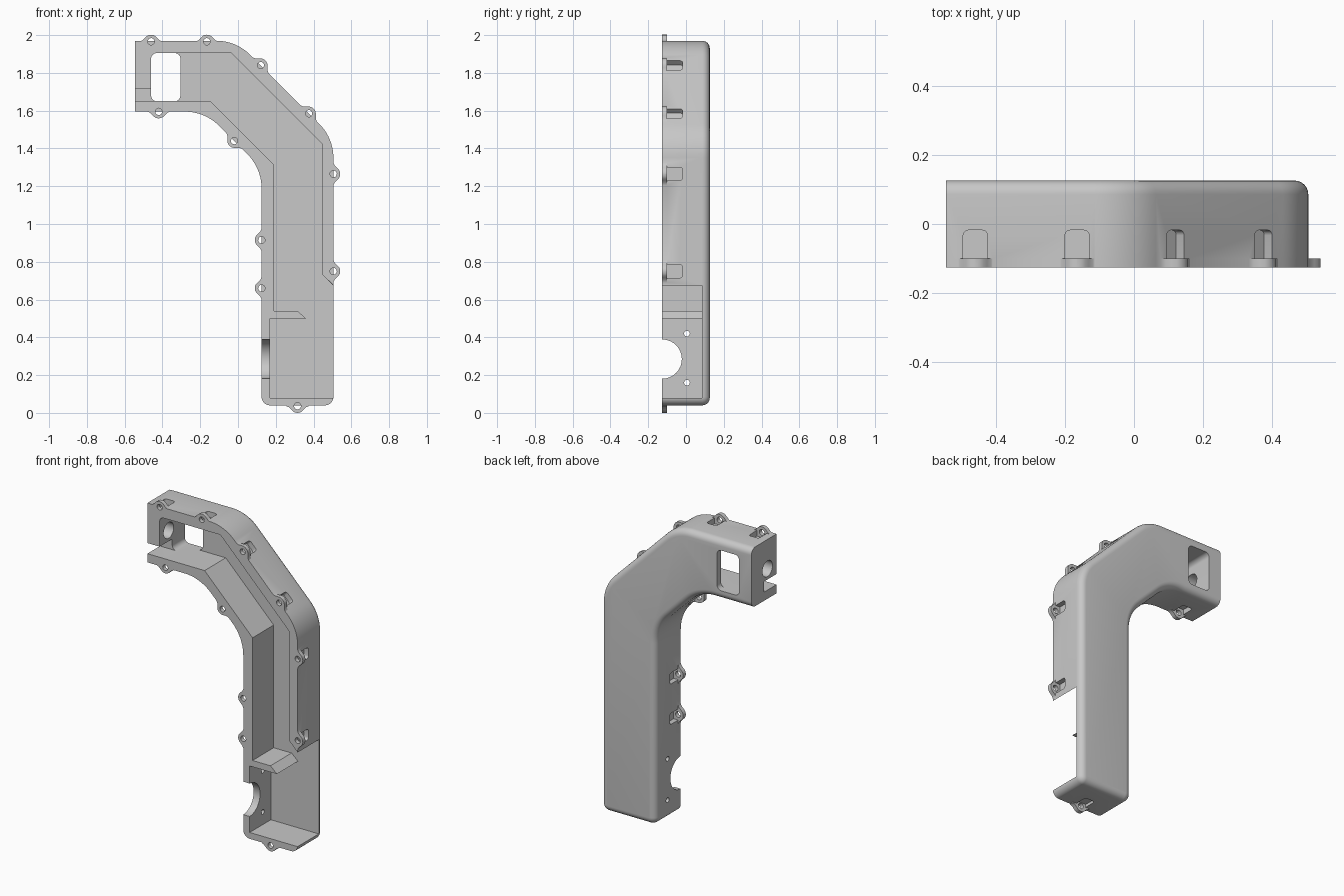
import bpy, bmesh, math
from mathutils import Vector

if "Cube" in bpy.data.objects:
    bpy.data.objects.remove(bpy.data.objects["Cube"])

X, Y, Z = Vector((1, 0, 0)), Vector((0, 1, 0)), Vector((0, 0, 1))
FRONT, BACK, FLOOR = -0.126, 0.126, 0.085
END = -0.545      # open-cut end of the upper arm
OUT = 0.3         # overshoot for cutters

grey = bpy.data.materials.new("light_grey")
grey.use_nodes = True
colour = (0.58, 0.58, 0.58, 1)
grey.diffuse_color = colour
grey.node_tree.nodes["Principled BSDF"].inputs["Base Color"].default_value = colour


def rounded(points, steps=10):
    """Closed profile; a third value on a point is its fillet radius."""
    result = []
    for i, p in enumerate(points):
        c = Vector(p[:2])
        if len(p) == 2:
            result.append(c)
            continue
        a = (Vector(points[i - 1][:2]) - c).normalized()
        b = (Vector(points[(i + 1) % len(points)][:2]) - c).normalized()
        half = math.acos(a.dot(b)) / 2
        middle = (a + b).normalized()
        centre = c + middle * p[2] / math.sin(half)
        side = (a - b).normalized()
        sweep = math.pi / 2 - half
        for k in range(steps + 1):
            t = sweep * (1 - 2 * k / steps)
            result.append(centre + (side * math.sin(t) - middle * math.cos(t)) * p[2])
    return result


def circle(u, v, r, n=32):
    return [(u + r * math.cos(math.tau * k / n), v + r * math.sin(math.tau * k / n)) for k in range(n)]


def prism(name, profile, lo, hi, origin=Vector((0, 0, 0)), u=X, v=Z, w=Y, bevel=None):
    """Extrude a profile in the u-v plane from lo to hi along w."""
    bm = bmesh.new()
    rings = [[bm.verts.new(origin + u * p[0] + v * p[1] + w * h) for p in profile] for h in (lo, hi)]
    bm.faces.new(rings[0])
    bm.faces.new(rings[1])
    n = len(profile)
    for i in range(n):
        j = (i + 1) % n
        bm.faces.new((rings[0][i], rings[0][j], rings[1][j], rings[1][i]))
    bmesh.ops.recalc_face_normals(bm, faces=bm.faces[:])
    if bevel:
        edges = [e for e in bm.edges if all(q.co.y > hi - 0.001 for q in e.verts)
                 and not all(q.co.x < END + 0.001 for q in e.verts)]
        bmesh.ops.bevel(bm, geom=edges, offset=bevel, segments=6, profile=0.5,
                        affect='EDGES', clamp_overlap=False)
    mesh = bpy.data.meshes.new(name)
    bm.to_mesh(mesh)
    bm.free()
    mesh.materials.append(grey)
    obj = bpy.data.objects.new(name, mesh)
    bpy.context.collection.objects.link(obj)
    return obj


# Bent housing with a rounded back edge
outline = rounded([(END, 1.97), (-0.01, 1.97, 0.25), (0.505, 1.455, 0.25), (0.505, 0.04, 0.045),
                   (0.125, 0.04, 0.045), (0.125, 1.295, 0.26), (-0.175, 1.595, 0.26), (END, 1.595)])
housing = prism("housing", outline, FRONT, BACK, bevel=0.04)
adds, cuts = [], []

# Screw tabs: position and outward angle in degrees
tabs = [(-0.46, 1.966, 90), (-0.165, 1.966, 90), (0.12, 1.84, 45), (0.375, 1.585, 45),
        (0.505, 1.265, 0), (0.505, 0.75, 0), (0.315, 0.036, -90), (0.125, 0.66, 180),
        (0.125, 0.915, 180), (-0.02, 1.44, 225), (-0.42, 1.595, 270)]
flare = [(0.06, 0), (0.046, 0.006), (0.034, 0.018), (0.024, 0.028), (0.013, 0.034)]
tab_profile = ([(0.06, -0.025)] + flare + [(0, 0.036)]
               + [(-t, n) for t, n in reversed(flare)] + [(-0.06, -0.025)])
pocket = rounded([(-0.035, -0.1), (0.035, -0.1), (0.035, -0.018, 0.015), (-0.035, -0.018, 0.015)], 5)
for x, z, angle in tabs:
    a = math.radians(angle)
    normal = Vector((math.cos(a), 0, math.sin(a)))
    along = Y.cross(normal)
    at = Vector((x, 0, z))
    adds.append(prism("tab", tab_profile, FRONT, -0.1, at, along, normal, Y))
    depth = 0.022 if angle == -90 else 0.032
    cuts.append(prism("pocket", pocket, -depth, 0.1, at, along, Y, normal))
    cuts.append(prism("screw_hole", circle(0, 0, 0.018, 20), -OUT, -0.06, at))

# Inner channel with a lip and an open lower side
cavity = rounded([(-0.46, 1.65, 0.03), (-0.145, 1.65), (0.19, 1.315), (0.19, 0.54), (0.315, 0.54),
                  (0.36, 0.5), (0.17, 0.5), (0.17, 0.08), (0.6, 0.08), (0.6, 0.58),
                  (0.445, 0.735), (0.445, 1.425), (-0.035, 1.905), (-0.46, 1.905, 0.03)])
cuts.append(prism("cavity", cavity, -OUT, FLOOR))

# Window through the back of the upper arm
window = rounded([(-0.46, 1.65, 0.03), (-0.305, 1.65, 0.03), (-0.305, 1.905, 0.03), (-0.46, 1.905, 0.03)])
cuts.append(prism("window", window, 0, OUT))

# Cable hole and slot in the end wall
cuts.append(prism("end_hole", circle(-0.035, 1.785, 0.05), -0.6, -0.4, u=Y, v=Z, w=X))
slot = [(-OUT, 1.65), (0, 1.65), (0, 1.717), (-OUT, 1.717)]
cuts.append(prism("end_slot", slot, -0.6, -0.42, u=Y, v=Z, w=X))

# Half-round notch and two pin holes in the lower side wall
for y, z, r in [(FRONT, 0.285, 0.104), (0.005, 0.42, 0.015), (0.005, 0.16, 0.015)]:
    cuts.append(prism("side_hole", circle(y, z, r), 0.05, 0.18, u=Y, v=Z, w=X))

# Combine everything into one shell
for parts, operation in ((adds, 'UNION'), (cuts, 'DIFFERENCE')):
    for part in parts:
        mod = housing.modifiers.new(part.name, 'BOOLEAN')
        mod.operation, mod.solver, mod.object = operation, 'EXACT', part
bpy.context.view_layer.update()
result = bpy.data.meshes.new_from_object(housing.evaluated_get(bpy.context.evaluated_depsgraph_get()))
housing.modifiers.clear()
housing.data = result
for part in adds + cuts:
    bpy.data.objects.remove(part)

for obj in bpy.context.selected_objects:
    obj.select_set(False)
housing.select_set(True)
bpy.context.view_layer.objects.active = housing
bpy.ops.object.shade_smooth_by_angle(angle=math.radians(30))
